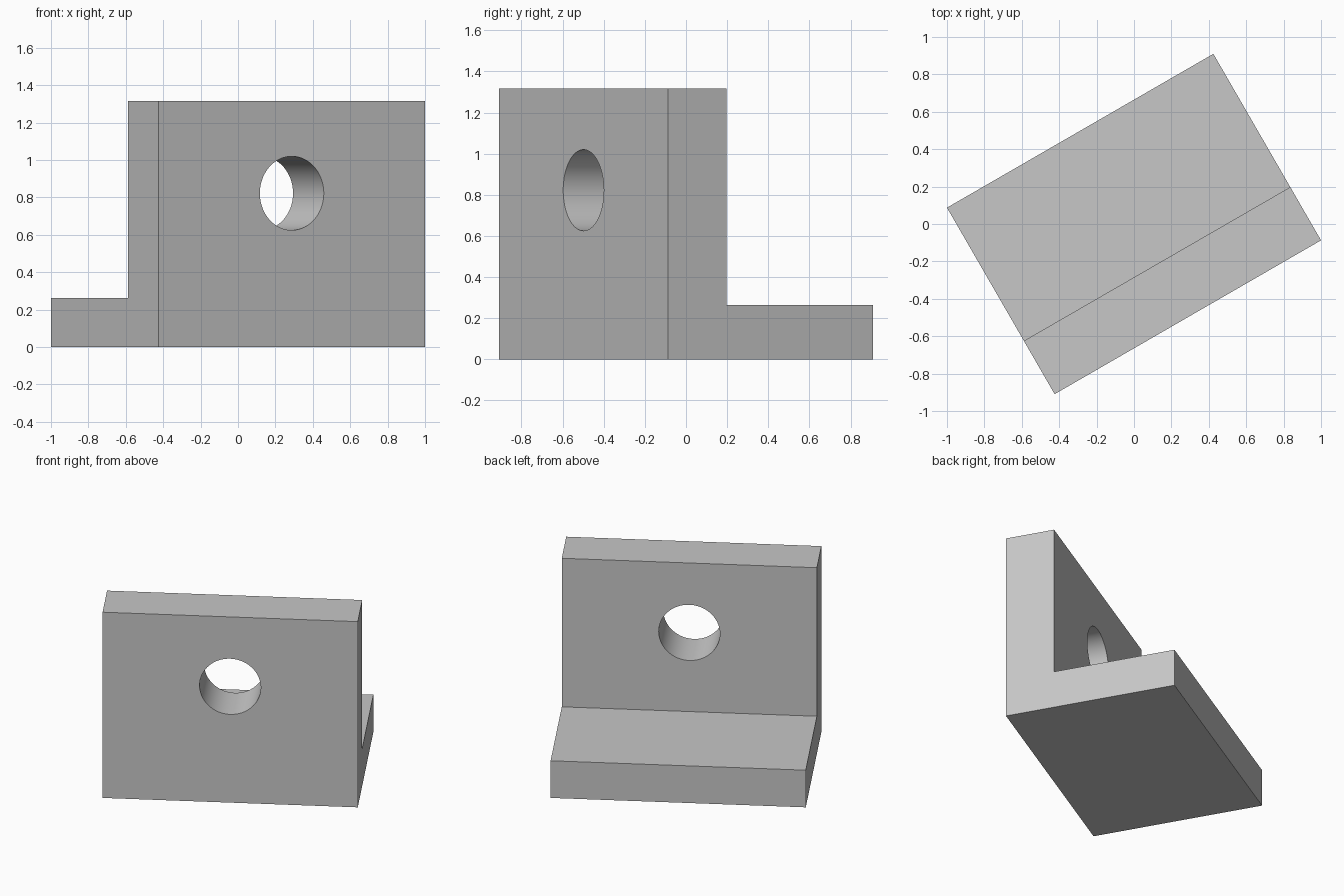
import bpy, bmesh
from math import radians
from mathutils import Matrix

cube = bpy.data.objects.get("Cube")
if cube:
    bpy.data.objects.remove(cube, do_unlink=True)

# Main dimensions, as fractions of the bracket length
L = 1.6447
depth, height = 0.7 * L, 0.8 * L
wall, base = 0.2 * L, 0.16 * L
hole_radius, hole_height = 0.12 * L, 0.5 * L
turn = Matrix.Rotation(radians(30), 4, "Z")

grey = bpy.data.materials.new("plain grey")
grey.use_nodes = True
colour = (0.57, 0.57, 0.57, 1)
grey.diffuse_color = colour
grey.node_tree.nodes["Principled BSDF"].inputs["Base Color"].default_value = colour


def make_object(name, bm):
    bmesh.ops.recalc_face_normals(bm, faces=bm.faces)
    mesh = bpy.data.meshes.new(name)
    bm.to_mesh(mesh)
    bm.free()
    mesh.materials.append(grey)
    obj = bpy.data.objects.new(name, mesh)
    obj.matrix_world = turn
    bpy.context.collection.objects.link(obj)
    return obj


# L-shaped side profile extruded along the bracket length
front, back = -depth / 2, depth / 2
profile = [(front, 0), (back, 0), (back, base),
           (front + wall, base), (front + wall, height), (front, height)]
bm = bmesh.new()
face = bm.faces.new([bm.verts.new((-L / 2, y, z)) for y, z in profile])
swept = bmesh.ops.extrude_face_region(bm, geom=[face])["geom"]
bmesh.ops.translate(bm, vec=(L, 0, 0),
                    verts=[v for v in swept if isinstance(v, bmesh.types.BMVert)])
bracket = make_object("angle_bracket", bm)

# Round hole through the upright wall
bm = bmesh.new()
bmesh.ops.create_cone(bm, cap_ends=True, segments=96, radius1=hole_radius,
                      radius2=hole_radius, depth=wall * 2,
                      matrix=Matrix.Translation((0, front + wall / 2, hole_height))
                      @ Matrix.Rotation(radians(90), 4, "X"))
cutter = make_object("hole_cutter", bm)

bpy.context.view_layer.objects.active = bracket
bpy.ops.object.select_all(action="DESELECT")
bracket.select_set(True)
cut = bracket.modifiers.new("hole", "BOOLEAN")
cut.operation = "DIFFERENCE"
cut.solver = "EXACT"
cut.object = cutter
bpy.ops.object.modifier_apply(modifier=cut.name)
bpy.data.objects.remove(cutter, do_unlink=True)
bpy.ops.object.shade_smooth_by_angle(angle=radians(30))
